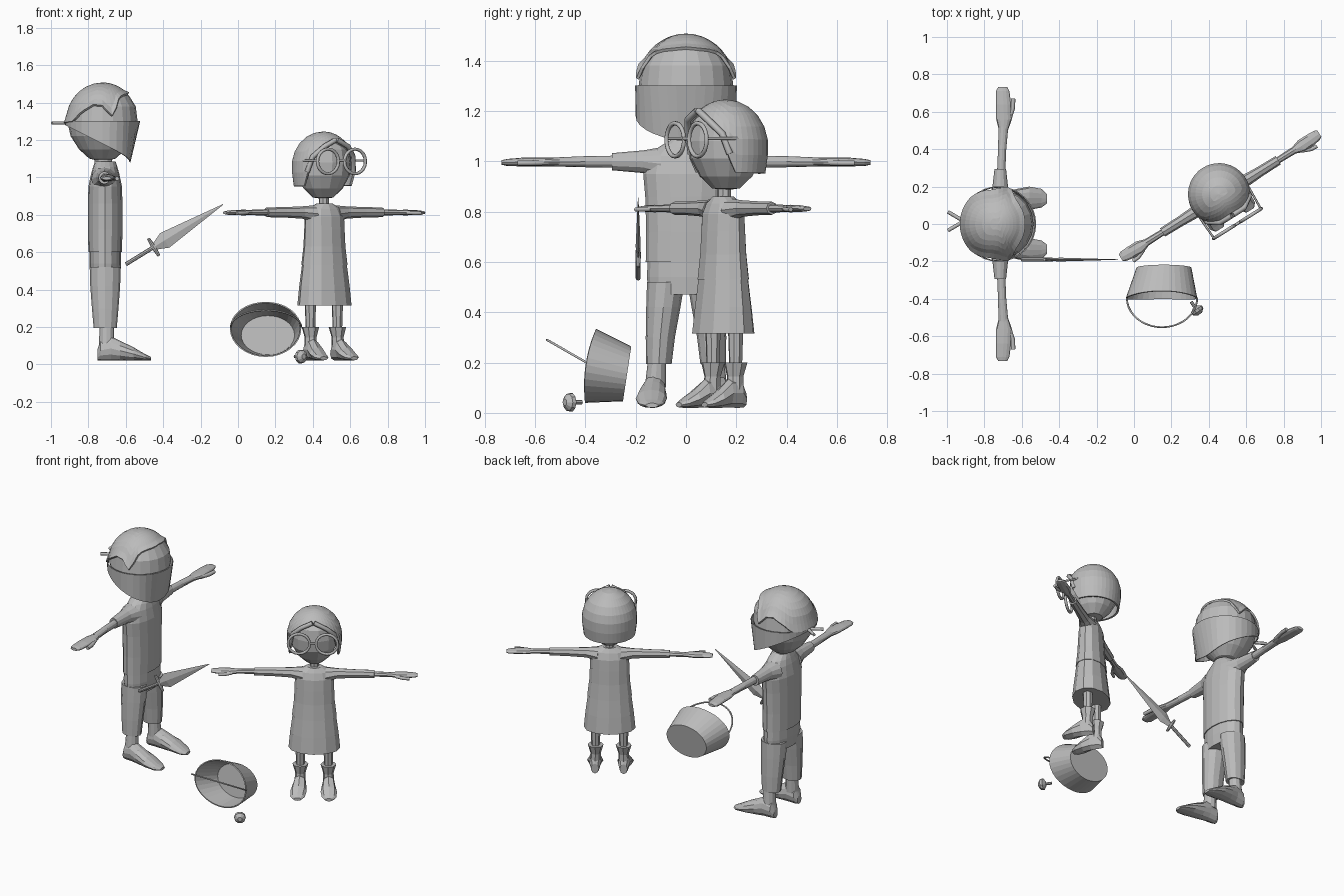
import bpy, bmesh, math
from mathutils import Matrix, Vector

if "Cube" in bpy.data.objects:
    bpy.data.objects.remove(bpy.data.objects["Cube"])

grey = bpy.data.materials.new("plain_grey")
grey.diffuse_color = (0.5, 0.5, 0.5, 1)
grey.use_nodes = True
grey.node_tree.nodes["Principled BSDF"].inputs["Base Color"].default_value = grey.diffuse_color
frame = Matrix.Identity(4)      # current placement of the parts being built
X, Y, Z = Vector((1, 0, 0)), Vector((0, 1, 0)), Vector((0, 0, 1))


def finish(name, mesh, solid=0):
    mesh.materials.clear()
    mesh.materials.append(grey)
    mesh.transform(frame)
    ob = bpy.data.objects.new(name, mesh)
    bpy.context.collection.objects.link(ob)
    if solid:
        m = ob.modifiers.new("thickness", 'SOLIDIFY')
        m.thickness, m.offset = solid, -1
    return ob


def skin(name, rings, caps=(True, True), solid=0):
    """Join closed rings of points into a surface."""
    bm = bmesh.new()
    vs = [[bm.verts.new(p) for p in r] for r in rings]
    n = len(vs[0])
    for a, b in zip(vs, vs[1:]):
        for i in range(n):
            j = (i + 1) % n
            bm.faces.new((a[i], a[j], b[j], b[i]))
    for cap, r in zip(caps, (vs[0], vs[-1])):
        if cap:
            bm.faces.new(r)
    bmesh.ops.remove_doubles(bm, verts=bm.verts, dist=1e-5)
    bmesh.ops.recalc_face_normals(bm, faces=bm.faces)
    mesh = bpy.data.meshes.new(name)
    bm.to_mesh(mesh)
    bm.free()
    return finish(name, mesh, solid)


def ring(c, u, v, ru, rv, n):
    return [c + u * ru * math.cos(t) + v * rv * math.sin(t)
            for t in (2 * math.pi * i / n for i in range(n))]


def loft(name, axis, stations, n=12):
    """Stations: position on the axis, two centre offsets, two radii."""
    rings = []
    for t, a, b, ra, rb in stations:
        if axis == 'z':
            rings.append(ring(Vector((a, b, t)), X, Y, ra, rb, n))
        elif axis == 'x':
            rings.append(ring(Vector((t, a, b)), Y, Z, ra, rb, n))
        else:
            rings.append(ring(Vector((a, t, b)), X, Z, ra, rb, n))
    return skin(name, rings)


def lathe(name, cy, profile, n=16):
    return loft(name, 'z', [(z, 0, cy, max(r, .004), max(r, .004)) for r, z in profile], n)


def tube(name, pts, r, closed=False):
    cu = bpy.data.curves.new(name, 'CURVE')
    cu.dimensions, cu.bevel_depth, cu.bevel_resolution = '3D', r, 1
    cu.use_fill_caps = True
    sp = cu.splines.new('POLY')
    sp.points.add(len(pts) - 1)
    for p, q in zip(sp.points, pts):
        p.co = (*q, 1)
    sp.use_cyclic_u = closed
    tmp = bpy.data.objects.new(name + "_path", cu)
    mesh = bpy.data.meshes.new_from_object(tmp)
    bpy.data.objects.remove(tmp)
    mesh.name = name
    return finish(name, mesh)


def lerp(table, a):
    for (a0, z0), (a1, z1) in zip(table, table[1:]):
        if a <= a1:
            return z0 + (z1 - z0) * (a - a0) / (a1 - a0)
    return table[-1][1]


def hair_cap(name, cy, zc, R, top, low, edge, n=48, flare=0):
    """Dome with a lower edge given by angle from the front."""
    rings, m = [], 7
    for k in range(m + 1):
        row = []
        for i in range(n):
            az = 360 * i / n
            s = lerp(edge, min(az, 360 - az)) - zc
            p0 = math.asin(s / (top if s > 0 else low))
            p = p0 + (math.pi / 2 - p0) * k / m
            r = R * math.cos(p) + (flare if k == 0 else 0)
            h = (top if p > 0 else low) * math.sin(p)
            a = math.radians(az)
            row.append(Vector((r * math.sin(a), cy - r * math.cos(a), zc + h)))
        rings.append(row)
    return skin(name, rings, (False, False), .012)


# ---------- tall masked figure, facing +x ----------
frame = Matrix.Translation((-.72, 0, 0)) @ Matrix.Rotation(math.pi / 2, 4, 'Z')
loft("shirt", 'z', [(z, 0, -.01, rx, ry) for z, rx, ry in (
    (.6, .16, .09), (.72, .158, .092), (.86, .162, .092), (.95, .17, .09),
    (1.02, .15, .075), (1.055, .11, .065), (1.085, .06, .055))], 16)
loft("trouser_hips", 'z', [(.62, 0, -.01, .152, .084), (.54, 0, -.01, .155, .085),
                           (.47, 0, -.01, .15, .08)], 16)
loft("neck", 'z', [(1.05, 0, 0, .05, .047), (1.14, 0, 0, .045, .045)])
lathe("head", .005, ((0, 1.085), (.07, 1.1), (.125, 1.15), (.17, 1.22), (.188, 1.3),
                     (.178, 1.38), (.14, 1.44), (.08, 1.475), (0, 1.487)), 20)
hair_cap("hair", .005, 1.3, .195, .207, .2,
         ((0, 1.455), (40, 1.445), (58, 1.43), (75, 1.33), (90, 1.385), (105, 1.39),
          (125, 1.35), (140, 1.3), (180, 1.29)), flare=.012)
# kerchief mask: level top edge, slanted lower edge
top, low = [], []
for i in range(32):
    a = 2 * math.pi * i / 32
    f = math.cos(a)                       # 1 at the front, -1 at the back
    w = .15 + .05 * (1 - max(f, 0) ** 3)
    top.append(Vector((.202 * math.sin(a), .005 - .202 * f, 1.3)))
    low.append(Vector((w * math.sin(a), .005 - w * f, 1.08 + .2 * (1 - f) / 2)))
skin("kerchief", [top, low], (False, False), .006)
for y in (.065, -.035):
    tube("kerchief_tail", [(.015, .19, 1.29), (y, .275, 1.29)], .01)
for s in (-1, 1):
    loft("trouser_leg", 'z', [(.52, s * .08, -.01, .075, .083), (.42, s * .09, -.01, .068, .08),
                              (.3, s * .102, -.01, .058, .071), (.195, s * .108, -.01, .051, .062)])
    loft("ankle", 'z', [(.22, s * .115, -.018, .035, .037), (.1, s * .122, -.018, .042, .042)])
    loft("foot", 'y', [(.032, s * .125, .05, .022, .028), (.015, s * .125, .075, .04, .055),
                       (-.04, s * .127, .085, .047, .065), (-.09, s * .132, .073, .055, .053),
                       (-.16, s * .138, .056, .062, .036), (-.225, s * .138, .037, .05, .017),
                       (-.255, s * .135, .03, .025, .009)])
    loft("sleeve", 'x', [(s * .1, -.005, .99, .07, .065), (s * .17, -.005, .998, .045, .045),
                         (s * .295, -.005, .998, .031, .034)])
    loft("arm", 'x', [(s * .28, -.01, .998, .022, .024), (s * .4, -.015, .998, .022, .022),
                      (s * .52, -.022, .997, .026, .018)])
    loft("hand", 'x', [(s * .5, -.022, .997, .024, .017), (s * .56, -.025, .997, .042, .018),
                       (s * .64, -.022, .997, .041, .018), (s * .71, -.018, .995, .036, .014),
                       (s * .733, -.018, .995, .024, .009)])
    tube("thumb", [(s * .55, -.05, .995), (s * .62, -.072, .993), (s * .67, -.074, .993)], .012)

# ---------- short figure in a dress, turned towards the front right ----------
frame = Matrix.Translation((.462, .148, 0)) @ Matrix.Rotation(math.radians(32), 4, 'Z')
loft("skirt", 'z', [(.315, 0, 0, .157, .112), (.42, 0, 0, .147, .1), (.535, 0, 0, .132, .086)])
loft("bodice", 'z', [(z, 0, 0, rx, ry) for z, rx, ry in (
    (.53, .136, .09), (.63, .124, .08), (.72, .12, .075), (.79, .118, .07),
    (.832, .1, .055), (.86, .045, .04))])
loft("neck", 'z', [(.83, 0, .005, .028, .028), (.93, 0, .005, .027, .027)], 8)
lathe("head", .013, ((0, .885), (.055, .892), (.105, .94), (.143, 1.01), (.15, 1.08),
                     (.14, 1.15), (.1, 1.2), (0, 1.225)), 14)
hair_cap("bob_hair", .013, 1.06, .168, .185, .26,
         ((0, 1.195), (20, 1.175), (40, 1.14), (56, 1.08), (64, 1.0), (72, .955), (180, .95)),
         n=40, flare=.004)
for s in (-1, 1):
    tube("fringe", [(s * .005, -.12, 1.2), (s * .075, -.12, 1.165), (s * .128, -.085, 1.11),
                    (s * .145, -.06, 1.03)], .014)
    # glasses
    tube("glasses_rim", [(s * .085 + .066 * math.cos(t), -.172, 1.085 + .066 * math.sin(t))
                         for t in (2 * math.pi * i / 20 for i in range(20))], .009, True)
    tube("glasses_temple", [(s * .148, -.172, 1.09), (s * .155, -.02, 1.09)], .006)
    # legs and boots
    loft("leg", 'z', [(.36, s * .085, .005, .032, .032), (.17, s * .085, .005, .025, .026)], 8)
    loft("boot_cuff", 'z', [(.2, s * .085, .005, .048, .048), (.145, s * .085, .003, .032, .034),
                            (.08, s * .087, 0, .034, .038)], 8)
    loft("boot", 'y', [(.043, s * .087, .055, .024, .033), (.02, s * .087, .08, .034, .06),
                       (-.03, s * .088, .078, .04, .057), (-.08, s * .092, .055, .05, .035),
                       (-.125, s * .096, .038, .044, .018), (-.148, s * .096, .032, .024, .01)], 8)
    # arms
    loft("sleeve", 'x', [(s * .07, 0, .805, .055, .045), (s * .14, 0, .812, .034, .033),
                         (s * .25, 0, .813, .028, .028), (s * .365, 0, .813, .026, .026)], 8)
    loft("arm", 'x', [(s * .35, 0, .813, .017, .017), (s * .48, 0, .812, .02, .014)], 8)
    loft("hand", 'x', [(s * .46, 0, .812, .018, .014), (s * .51, -.002, .812, .036, .015),
                       (s * .565, 0, .812, .034, .014), (s * .61, .003, .811, .029, .011),
                       (s * .626, .003, .811, .02, .008)], 8)
    tube("thumb", [(s * .5, -.025, .81), (s * .545, -.044, .808), (s * .58, -.046, .808)], .01)
tube("glasses_bridge", [(-.022, -.172, 1.09), (.022, -.172, 1.09)], .008)

# ---------- sword floating beside the tall figure ----------
frame = Matrix.Translation((-.6, -.19, .535)) @ Matrix.Rotation(math.radians(-31.6), 4, 'Y')
loft("sword_grip", 'x', [(0, 0, 0, .01, .011), (.18, 0, 0, .01, .011)], 8)
loft("sword_guard", 'z', [(-.055, .175, 0, .008, .008), (0, .175, 0, .013, .011),
                          (.055, .175, 0, .008, .008)], 8)
loft("sword_blade", 'x', [(.175, 0, 0, .008, .016), (.245, 0, 0, .01, .046),
                          (.61, 0, 0, .001, .002)], 4)

# ---------- tipped oval bucket ----------
frame = Matrix.Identity(4)
V = Vector((0, .15, .99)).normalized()
rim = Vector((.148, -.388, .189))
base = Vector((.16, -.234, .155))
axis = (rim - base).normalized()
edge = ring(rim, X, V, .191, .149, 32)
edge = [p + axis * .009 * math.cos(4 * math.pi * i / 32) for i, p in enumerate(edge)]
skin("bucket", [ring(base, X, V, .147, .11, 32), edge], (True, False), .007)
tube("bucket_handle", [(.15 + .188 * math.cos(t), -.395 - .157 * math.sin(t), .2 + .09 * math.sin(t))
                       for t in (math.pi * i / 20 for i in range(21))], .005)

# ---------- small knob lying by the bucket ----------
frame = Matrix.Translation((.305, -.415, .042)) @ Matrix.Rotation(math.radians(35), 4, 'Z')
loft("knob_stem", 'y', [(0, 0, 0, .009, .009), (-.05, 0, 0, .009, .009)], 8)
loft("knob", 'y', [(-.035, 0, 0, .014, .014), (-.05, 0, 0, .036, .038),
                   (-.066, 0, 0, .034, .035), (-.082, 0, 0, .014, .014)], 10)
